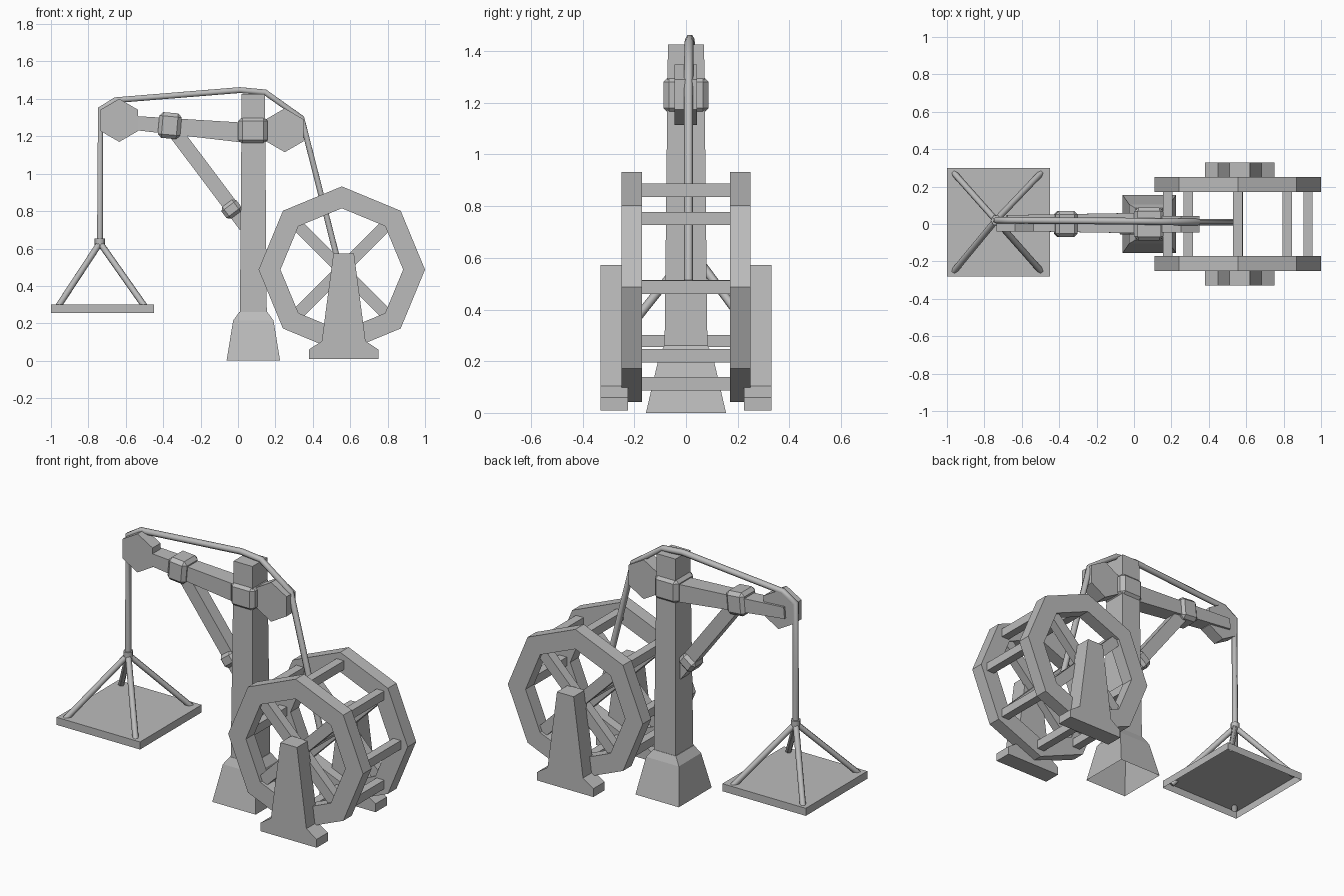
import bpy
import bmesh
from math import radians, sin, cos, pi
from mathutils import Vector, Matrix

cube = bpy.data.objects.get("Cube")
if cube:
    bpy.data.objects.remove(cube, do_unlink=True)

GREY = (0.5, 0.5, 0.5, 1)
mat = bpy.data.materials.new("plain_grey")
mat.use_nodes = True
mat.diffuse_color = GREY
mat.node_tree.nodes["Principled BSDF"].inputs["Base Color"].default_value = GREY


def finish(name, bm):
    bmesh.ops.recalc_face_normals(bm, faces=bm.faces)
    mesh = bpy.data.meshes.new(name)
    bm.to_mesh(mesh)
    bm.free()
    mesh.materials.append(mat)
    obj = bpy.data.objects.new(name, mesh)
    bpy.context.collection.objects.link(obj)
    return obj


def box(name, centre, size, bevel=0, tilt=0, open_bottom=False):
    """Box tilted about the y axis, with optional chamfers."""
    bm = bmesh.new()
    bmesh.ops.create_cube(bm, size=1, matrix=Matrix.Diagonal((*size, 1)))
    if bevel:
        bmesh.ops.bevel(bm, geom=bm.edges[:], offset=bevel, segments=1, affect='EDGES')
    obj = finish(name, bm)
    if open_bottom:
        bm = bmesh.new()
        bm.from_mesh(obj.data)
        bmesh.ops.delete(bm, geom=[f for f in bm.faces if f.normal.z < -0.9], context='FACES')
        bm.to_mesh(obj.data)
        bm.free()
    obj.data.transform(Matrix.Translation(centre) @ Matrix.Rotation(tilt, 4, 'Y'))
    return obj


def loft(name, rings, cap_start=True):
    """Skin a list of equal-length point rings."""
    bm = bmesh.new()
    rows = [[bm.verts.new(p) for p in ring] for ring in rings]
    n = len(rows[0])
    for a, b in zip(rows, rows[1:]):
        for i in range(n):
            j = (i + 1) % n
            bm.faces.new((a[i], a[j], b[j], b[i]))
    bm.faces.new(rows[-1])
    if cap_start:
        bm.faces.new(rows[0][::-1])
    return finish(name, bm)


def rect(x, z, hx, hy):
    return [(x - hx, -hy, z), (x + hx, -hy, z), (x + hx, hy, z), (x - hx, hy, z)]


def beam(name, start, end, h0, h1, w0, w1):
    """Tapered beam lying in the xz plane; h is height, w is depth in y."""
    a, b = Vector(start), Vector(end)
    d = (b - a).normalized()
    up = Vector((-d.z, 0, d.x))
    y = Vector((0, 1, 0))
    rings = [[p + up * su * h / 2 + y * sy * w / 2
              for su, sy in ((-1, -1), (1, -1), (1, 1), (-1, 1))]
             for p, h, w in ((a, h0, w0), (b, h1, w1))]
    return loft(name, rings)


def polygon(x, z, r, sides):
    return [(x + r * sin(2 * pi * i / sides), z + r * cos(2 * pi * i / sides))
            for i in range(sides)]


def prism(name, profile, y0, y1):
    return loft(name, [[(x, y, z) for x, z in profile] for y in (y0, y1)])


def rope(name, points, radius):
    curve = bpy.data.curves.new(name, 'CURVE')
    curve.dimensions = '3D'
    curve.bevel_depth = radius
    curve.bevel_resolution = 1
    curve.use_fill_caps = True
    spline = curve.splines.new('POLY')
    spline.points.add(len(points) - 1)
    for p, co in zip(spline.points, points):
        p.co = (*co, 1)
    curve.materials.append(mat)
    obj = bpy.data.objects.new(name, curve)
    bpy.context.collection.objects.link(obj)


# Post with flared foot
PX = 0.082
loft("post_foot", [rect(PX, 0, 0.143, 0.155), rect(PX, 0.215, 0.108, 0.105),
                   rect(PX, 0.26, 0.075, 0.085)], cap_start=False)
loft("post", [rect(PX, 0.25, 0.072, 0.083), rect(PX, 1.425, 0.062, 0.07)])
box("post_collar", (0.08, 0, 1.23), (0.158, 0.175, 0.145), 0.022)

# Jib beam, strut and their clamps
beam("jib_beam", (-0.68, 0.005, 1.282), (0.06, 0.005, 1.217), 0.068, 0.108, 0.085, 0.11)
box("jib_clamp", (-0.365, 0, 1.257), (0.12, 0.14, 0.138), 0.02, radians(5))
beam("strut", (-0.34, 0, 1.228), (0.04, 0, 0.723), 0.077, 0.077, 0.075, 0.075)
box("strut_clamp", (-0.035, 0, 0.81), (0.08, 0.11, 0.1), 0.018, radians(53))

# Pulleys
prism("front_pulley", polygon(-0.635, 1.285, 0.115, 6), -0.04, 0.035)
prism("rear_pulley", polygon(0.25, 1.232, 0.117, 6), -0.045, 0.042)

# Hoisting rope
TOP = Vector((-0.738, 0.02, 0.63))
rope("hoist_rope", [TOP, (-0.735, 0.02, 1.345), (-0.655, 0.02, 1.393), (0.01, 0.015, 1.447),
                    (0.145, 0.012, 1.435), (0.34, 0.01, 1.297), (0.545, 0.01, 0.49)], 0.018)
rope("rope_knot", [TOP - Vector((0, 0, 0.015)), TOP + Vector((0, 0, 0.023))], 0.028)

# Loading platform, hollow below, with sling ropes
box("platform", (-0.725, 0.01, 0.278), (0.55, 0.58, 0.045), open_bottom=True)
for sx in (-1, 1):
    for sy in (-1, 1):
        rope("sling_rope", [TOP, (-0.73 + sx * 0.235, 0.01 + sy * 0.265, 0.285)], 0.017)

# Treadwheel
WX, WZ = 0.555, 0.487
outer, inner = polygon(WX, WZ, 0.445, 8), polygon(WX, WZ, 0.328, 8)
for side in (-1, 1):
    bm = bmesh.new()
    rows = [[bm.verts.new((x, side * y, z)) for x, z in prof]
            for prof, y in ((outer, 0.17), (outer, 0.25), (inner, 0.25), (inner, 0.17))]
    for k in range(4):
        a, b = rows[k], rows[(k + 1) % 4]
        for i in range(8):
            j = (i + 1) % 8
            bm.faces.new((a[i], a[j], b[j], b[i]))
    finish("wheel_rim", bm)
    for s in (-1, 1):
        d = 0.25
        beam("wheel_spokes", (WX - d, side * 0.205, WZ - s * d),
             (WX + d, side * 0.205, WZ + s * d), 0.065, 0.065, 0.055, 0.055)
for x, z in polygon(WX, WZ, 0.375, 8):
    box("wheel_tread", (x, 0, z), (0.05, 0.36, 0.052))
prism("wheel_axle", polygon(WX, WZ, 0.027, 8), -0.25, 0.25)

# Wheel stands
half = [(0.185, 0.01), (0.185, 0.06), (0.117, 0.105), (0.055, 0.573)]
stand = [(0.565 + x, z) for x, z in half] + [(0.565 - x, z) for x, z in reversed(half)]
for side in (-1, 1):
    prism("wheel_stand", stand, side * 0.225, side * 0.33)
